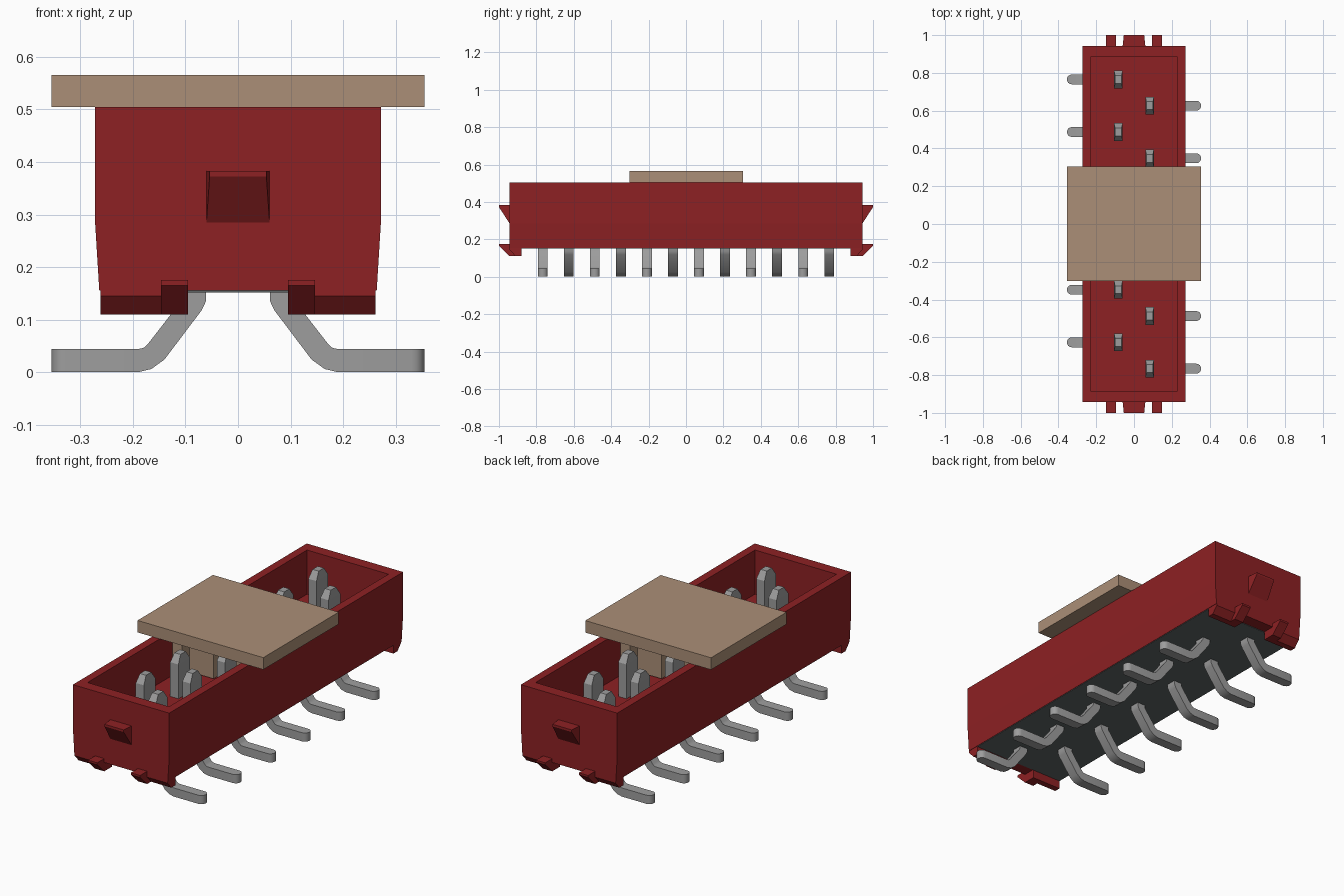
import bpy
import bmesh

cube = bpy.data.objects.get("Cube")
if cube:
    bpy.data.objects.remove(cube, do_unlink=True)


def material(name, colour):
    m = bpy.data.materials.new(name)
    m.use_nodes = True
    m.diffuse_color = (*colour, 1)
    m.node_tree.nodes["Principled BSDF"].inputs["Base Color"].default_value = (*colour, 1)
    return m


RED = material("red plastic", (0.27, 0.015, 0.017))
TAN = material("tan plastic", (0.41, 0.275, 0.185))
METAL = material("grey metal", (0.34, 0.34, 0.34))
DARK = material("dark grey base", (0.11, 0.13, 0.13))


def finish(name, bm, mat):
    bmesh.ops.recalc_face_normals(bm, faces=bm.faces)
    mesh = bpy.data.meshes.new(name)
    bm.to_mesh(mesh)
    bm.free()
    mesh.materials.append(mat)
    ob = bpy.data.objects.new(name, mesh)
    bpy.context.collection.objects.link(ob)
    return ob


def prism(axis, points, a, b):
    """Extrude a 2D outline from a to b along x (outline y,z) or y (outline x,z)."""
    bm = bmesh.new()
    rings = []
    for d in (a, b):
        rings.append([bm.verts.new((d, u, v) if axis == "x" else (u, d, v)) for u, v in points])
    bm.faces.new(rings[0])
    bm.faces.new(rings[1])
    n = len(points)
    for i in range(n):
        j = (i + 1) % n
        bm.faces.new((rings[0][i], rings[0][j], rings[1][j], rings[1][i]))
    bmesh.ops.recalc_face_normals(bm, faces=bm.faces)
    return bm


def box(name, x0, x1, y0, y1, z0, z1, mat):
    return finish(name, prism("y", [(x0, z0), (x1, z0), (x1, z1), (x0, z1)], y0, y1), mat)


# Housing: tapered outer section with an open cavity
TOP, FLOOR, BASE = 0.505, 0.28, 0.155
half = [(0.264, BASE), (0.272, 0.285), (0.272, TOP)]
bm = prism("y", half + [(-x, z) for x, z in reversed(half)], -0.943, 0.943)
top = max(bm.faces, key=lambda f: f.calc_center_median().z)
bmesh.ops.inset_individual(bm, faces=[top], thickness=0.04)
for v in top.verts:
    v.co.x = 0.23 if v.co.x > 0 else -0.23
    v.co.y = 0.885 if v.co.y > 0 else -0.885
ext = bmesh.ops.extrude_discrete_faces(bm, faces=[top])
for v in ext["faces"][0].verts:
    v.co.z = FLOOR
finish("housing", bm, RED)
box("base_plate", -0.262, 0.262, -0.88, 0.88, BASE - 0.003, BASE + 0.004, DARK)

# End feet, hooks and latches, mirrored to both ends
for s, end in ((-1, "front"), (1, "back")):
    foot = [(s * y, z) for y, z in
            ((0.88, 0.16), (0.88, 0.11), (0.912, 0.11), (0.943, 0.145), (0.943, 0.16))]
    hook = [(s * y, z) for y, z in
            ((0.9, 0.11), (0.943, 0.11), (1.0, 0.165), (1.0, 0.175), (0.9, 0.175))]
    for t, side in ((-1, "right"), (1, "left")):
        finish(f"{end}_{side}_foot", prism("x", foot, t * 0.095, t * 0.262), RED)
        finish(f"{end}_{side}_hook", prism("x", hook, t * 0.095, t * 0.147), RED)
    latch = [(s * y, z) for y, z in
             ((0.943, 0.285), (1.0, 0.372), (1.0, 0.383), (0.943, 0.383))]
    bm = prism("x", latch, -0.06, 0.06)
    for v in bm.verts:
        if abs(v.co.y) > 0.99:
            v.co.x *= 0.9
    finish(f"{end}_latch", bm, RED)

# Pins: tapered blade above the floor, bent surface-mount leg below
LEG = [(-0.355, 0), (-0.19, 0), (-0.165, 0.006), (-0.14, 0.024), (-0.069, 0.118),
       (-0.061, 0.135), (-0.06, 0.17), (-0.105, 0.17), (-0.107, 0.138),
       (-0.127, 0.111), (-0.172, 0.053), (-0.18, 0.046), (-0.19, 0.044), (-0.355, 0.044)]
for i in range(12):
    y = 0.7655 - 0.1392 * i
    s = 1 if i % 2 == 0 else -1
    bm = prism("y", [(s * u, v) for u, v in LEG], y - 0.026, y + 0.026)
    tips = [e for e in bm.edges
            if all(abs(v.co.x) > 0.35 for v in e.verts)
            and abs(e.verts[0].co.z - e.verts[1].co.z) > 0.01]
    bmesh.ops.bevel(bm, geom=tips, offset=0.025, segments=4, profile=0.5, affect="EDGES")
    finish(f"pin_leg_{i + 1}", bm, METAL)

    x = -0.083 * s
    bm = prism("y", [(x - 0.023, FLOOR - 0.01), (x + 0.023, FLOOR - 0.01),
                     (x + 0.023, 0.455), (x - 0.023, 0.455)], y - 0.047, y + 0.047)
    tip = max(bm.faces, key=lambda f: f.calc_center_median().z)
    cap = bmesh.ops.extrude_discrete_faces(bm, faces=[tip])["faces"][0]
    for v in cap.verts:
        v.co.x = x + (v.co.x - x) * 0.75
        v.co.y = y + (v.co.y - y) * 0.45
        v.co.z = 0.495
    finish(f"pin_blade_{i + 1}", bm, METAL)

# Pick-up cap with its gripping block in the cavity
box("cap_plate", -0.355, 0.355, -0.303, 0.305, TOP, 0.566, TAN)
box("cap_core", -0.176, 0.176, -0.05, 0.05, FLOOR + 0.01, TOP, TAN)
for s, side in ((-1, "right"), (1, "left")):
    box(f"cap_{side}_rib", s * 0.175, s * 0.229, -0.2, 0.2, FLOOR + 0.01, TOP, TAN)
    box(f"cap_{side}_grip", s * 0.04, s * 0.176, s * 0.04, s * 0.14, FLOOR + 0.01, TOP, TAN)

# Smooth only the rounded leg tips and bends
bpy.ops.object.select_all(action="DESELECT")
for ob in bpy.data.objects:
    if ob.name.startswith("pin_leg"):
        ob.select_set(True)
        bpy.context.view_layer.objects.active = ob
bpy.ops.object.shade_smooth_by_angle(angle=0.6)
